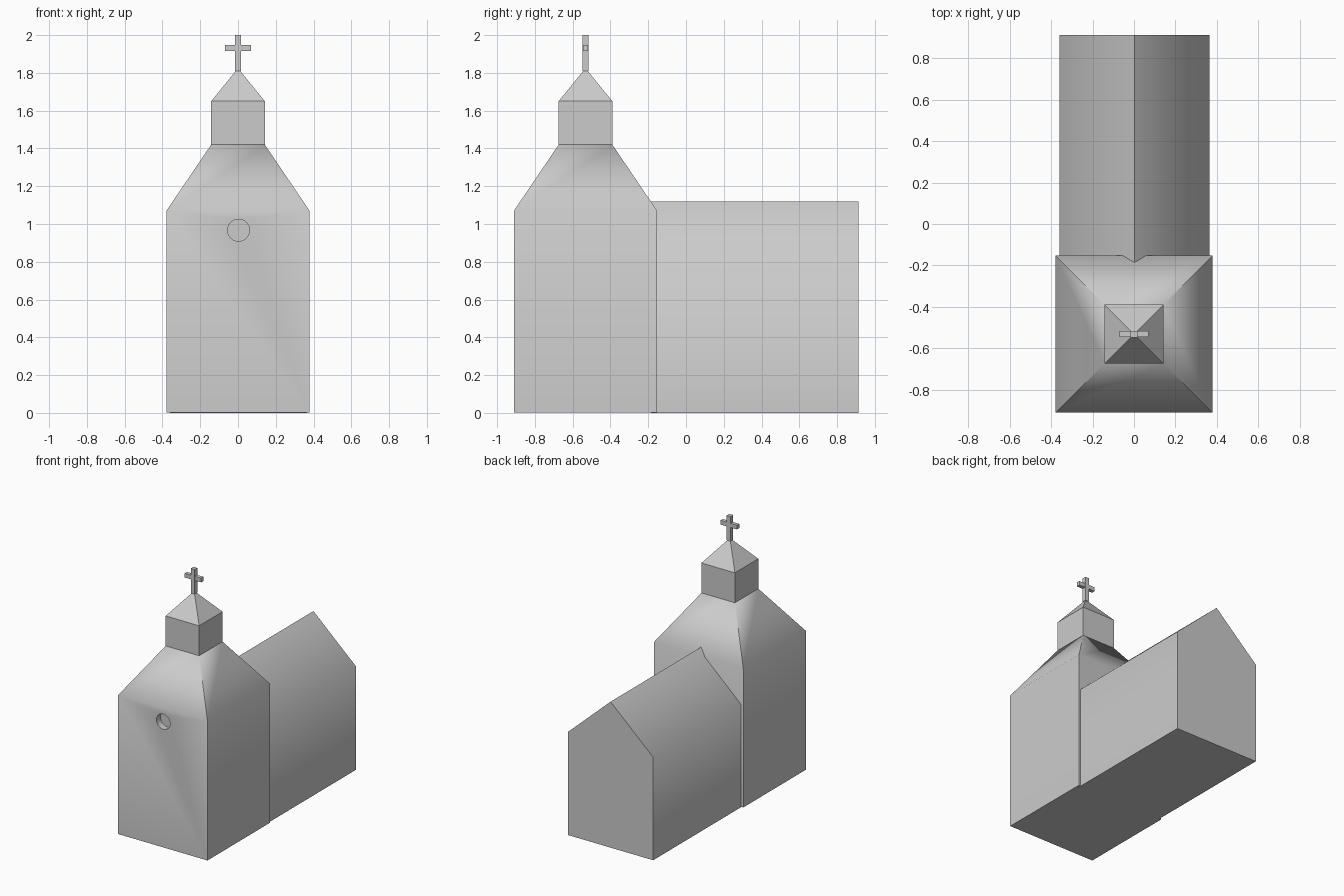
import bpy, bmesh, math

cube = bpy.data.objects.get("Cube")
if cube:
    bpy.data.objects.remove(cube, do_unlink=True)

# Single stone colour
stone = bpy.data.materials.new("light grey stone")
stone.use_nodes = True
GREY = (0.6, 0.6, 0.6, 1)
stone.diffuse_color = GREY
stone.node_tree.nodes["Principled BSDF"].inputs["Base Color"].default_value = GREY

TOWER_Y = -0.532


def add_object(name, bm):
    bmesh.ops.recalc_face_normals(bm, faces=bm.faces)
    mesh = bpy.data.meshes.new(name)
    bm.to_mesh(mesh)
    bm.free()
    mesh.materials.append(stone)
    obj = bpy.data.objects.new(name, mesh)
    bpy.context.collection.objects.link(obj)
    return obj


def square_stack(name, levels):
    """Closed solid of stacked squares (half width, height); zero width is an apex."""
    bm = bmesh.new()
    rings = []
    for half, z in levels:
        corners = [(-1, -1), (1, -1), (1, 1), (-1, 1)] if half else [(0, 0)]
        rings.append([bm.verts.new((x * half, TOWER_Y + y * half, z)) for x, y in corners])
    bm.faces.new(rings[0])
    for low, high in zip(rings, rings[1:]):
        for i in range(4):
            j = (i + 1) % 4
            if len(high) == 1:
                bm.faces.new((low[i], low[j], high[0]))
            else:
                bm.faces.new((low[i], low[j], high[j], high[i]))
    if len(rings[-1]) == 4:
        bm.faces.new(rings[-1])
    return add_object(name, bm)


def box(name, size, centre):
    bm = bmesh.new()
    bmesh.ops.create_cube(bm, size=1)
    bmesh.ops.scale(bm, vec=size, verts=bm.verts)
    bmesh.ops.translate(bm, vec=centre, verts=bm.verts)
    return add_object(name, bm)


def smooth(obj):
    bpy.ops.object.select_all(action='DESELECT')
    obj.select_set(True)
    bpy.context.view_layer.objects.active = obj
    bpy.ops.object.shade_smooth_by_angle(angle=math.radians(60))


# Tower: body with tapered shoulders, belfry and pyramid roof
tower = square_stack("tower_body", [(0.379, 0.003), (0.379, 1.07), (0.142, 1.42)])
square_stack("belfry", [(0.142, 1.42), (0.142, 1.65)])
square_stack("belfry_roof", [(0.142, 1.65), (0, 1.825)])

# Round recess in the tower front
bpy.ops.mesh.primitive_cylinder_add(vertices=32, radius=0.058, depth=0.1,
                                    location=(0.003, -0.911, 0.967),
                                    rotation=(math.pi / 2, 0, 0))
cutter = bpy.context.object
cutter.name = "window_cutter"
cutter.hide_render = True
cutter.data.materials.append(stone)
cut = tower.modifiers.new("round window", 'BOOLEAN')
cut.operation = 'DIFFERENCE'
cut.solver = 'EXACT'
cut.object = cutter
bpy.context.view_layer.objects.active = tower
bpy.ops.object.modifier_apply(modifier=cut.name)
bpy.data.objects.remove(cutter, do_unlink=True)
smooth(tower)

# Nave: gabled profile pushed back from the tower
bm = bmesh.new()
profile = [(-0.36, 0), (0.365, 0), (0.365, 0.79), (0.002, 1.12), (-0.36, 0.79)]
gable = bm.faces.new([bm.verts.new((x, -0.184, z)) for x, z in profile])
copy = bmesh.ops.extrude_face_region(bm, geom=[gable], use_keep_orig=True)
moved = [v for v in copy["geom"] if isinstance(v, bmesh.types.BMVert)]
bmesh.ops.translate(bm, vec=(0, 1.096, 0), verts=moved)
smooth(add_object("nave", bm))

# Cross on the roof point
box("cross_post", (0.032, 0.032, 0.19), (0, TOWER_Y, 1.905))
box("cross_bar", (0.14, 0.028, 0.032), (0, TOWER_Y, 1.931))
